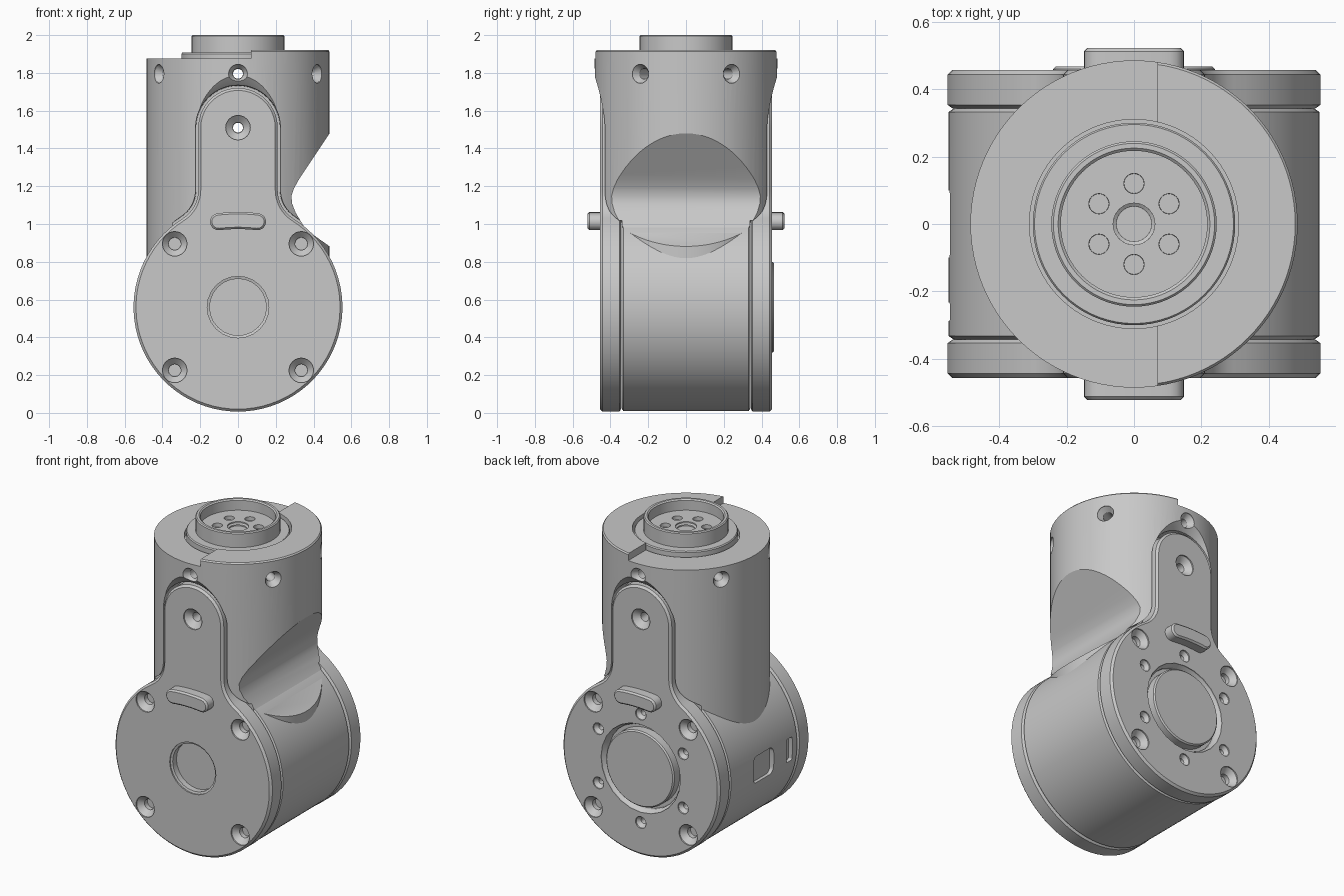
import bpy, bmesh
from math import sin, cos, pi, sqrt, atan2, radians
from mathutils import Vector

cube = bpy.data.objects.get("Cube")
if cube:
    bpy.data.objects.remove(cube)

GREY = (0.58, 0.58, 0.58, 1)
metal = bpy.data.materials.new("plain grey")
metal.use_nodes = True
metal.diffuse_color = GREY
metal.node_tree.nodes["Principled BSDF"].inputs["Base Color"].default_value = GREY

DRUM_Z, DRUM_R, TUBE_R = 0.56, 0.553, 0.485
FRONT, BACK = Vector((0, -1, 0)), Vector((0, 1, 0))
UP = Vector((0, 0, 1))


def loft(name, rings):
    """Skin matching rings of points and cap both ends."""
    bm = bmesh.new()
    loops = [[bm.verts.new(p) for p in ring] for ring in rings]
    for a, b in zip(loops, loops[1:]):
        for i in range(len(a)):
            j = (i + 1) % len(a)
            bm.faces.new((a[i], a[j], b[j], b[i]))
    bm.faces.new(loops[0])
    bm.faces.new(loops[-1])
    bmesh.ops.recalc_face_normals(bm, faces=bm.faces)
    mesh = bpy.data.meshes.new(name)
    bm.to_mesh(mesh)
    bm.free()
    mesh.materials.append(metal)
    ob = bpy.data.objects.new(name, mesh)
    bpy.context.collection.objects.link(ob)
    return ob


def lathe(name, profile, origin=(0, 0, 0), axis=UP, segs=72):
    """Turn (radius, height) pairs around an axis."""
    turn = axis.to_track_quat("Z", "Y")
    rings = [[Vector(origin) + turn @ Vector((r * cos(2 * pi * i / segs),
              r * sin(2 * pi * i / segs), h)) for i in range(segs)] for r, h in profile]
    return loft(name, rings)


def prism(name, layers):
    """Stack x-z outlines along y."""
    return loft(name, [[(x, y, z) for x, z in pts] for y, pts in layers])


def rect(x0, x1, z0, z1):
    return [(x0, z0), (x1, z0), (x1, z1), (x0, z1)]


def cut(ob, *cutters):
    for c in cutters:
        c.hide_render = True
        mod = ob.modifiers.new("cut", "BOOLEAN")
        mod.operation, mod.solver, mod.object = "DIFFERENCE", "EXACT", c
        bpy.context.view_layer.update()
        graph = bpy.context.evaluated_depsgraph_get()
        mesh = bpy.data.meshes.new_from_object(ob.evaluated_get(graph))
        ob.modifiers.clear()
        ob.data = mesh
        bpy.data.objects.remove(c)


def drill(origin, axis, r_big, depth, r_small, length):
    """Countersunk hole; axis points out of the surface."""
    return lathe("drill", [(r_big, 0.05), (r_big, -0.008), (r_small, -depth),
                           (r_small, -length)], origin, axis, 24)


def arc(cx, cz, r, a0, a1, n):
    return [(cx + r * cos(a0 + (a1 - a0) * i / n), cz + r * sin(a0 + (a1 - a0) * i / n))
            for i in range(n + 1)]


def keyhole(o):
    """Drum disc blended into a round-ended tongue, grown by o."""
    r, w, f = DRUM_R + o, 0.21 + o, 0.18 - o
    fx, fz = w + f, DRUM_Z + sqrt((r + f) ** 2 - (w + f) ** 2)
    a = atan2(fz - DRUM_Z, fx)
    half = arc(0, DRUM_Z, r, -pi / 2, a, 32)
    half += arc(fx, fz, f, pi + a, pi, 8)[1:]
    half += arc(0, 1.51, w, 0, pi / 2, 14)
    return half + [(-x, z) for x, z in half[-2:0:-1]]


def button(o):
    """Slot with round ends, gently bent."""
    t, r, w, cz = 0.115, 0.9, 0.045 + o, 0.118
    pts = arc(0, cz, r + w, pi / 2 - t, pi / 2 + t, 10)
    a = pi / 2 + t
    pts += arc(r * cos(a), cz + r * sin(a), w, a, a + pi, 8)[1:-1]
    pts += arc(0, cz, r - w, a, pi / 2 - t, 10)
    a = pi / 2 - t
    return pts + arc(r * cos(a), cz + r * sin(a), w, a + pi, a + 2 * pi, 8)[1:-1]


# Drum body with shallow pockets on one side
drum = lathe("drum_body", [(0.535, -0.342), (0.55, -0.332), (0.55, 0.332), (0.535, 0.342)],
             (0, 0, DRUM_Z), BACK, 96)
for y, w, h in ((0, 0.1, 0.085), (-0.26, 0.028, 0.075)):
    c = min(w, h) * 0.4
    corners = [(1, 1, 0), (-1, 1, 90), (-1, -1, 180), (1, -1, 270)]
    ring = [p for sx, sz, a in corners for p in
            arc(y + sx * (w - c), DRUM_Z - 0.01 + sz * (h - c), c, radians(a), radians(a + 90), 5)]
    cut(drum, loft("pocket", [[(x, u, v) for u, v in ring] for x in (-0.65, -0.52)]))

# Upright tube: stepped top, socket, sloped relief, plate recesses and holes
tube = lathe("upright_tube", [(TUBE_R, DRUM_Z), (TUBE_R, 1.912), (0.478, 1.92)], segs=96)
relief = [(0.6, 1.655), (0.485, 1.48), (0.325, 1.24), (0.297, 1.19), (0.283, 1.15),
          (0.286, 1.11), (0.305, 1.06), (0.36, 0.97), (0.6, 0.8)]
step = rect(-0.6, 0.07, 1.875, 2)
cut(tube,
    prism("step", [(-0.6, step), (0.6, step)]),
    lathe("socket", [(0.31, 1.84), (0.31, 2.1)]),
    prism("relief", [(-0.6, relief), (0.6, relief)]))
for s in (-1, 1):
    cut(tube, prism("recess", [(s * 0.338, keyhole(0.012)), (s * 0.44, keyhole(0.015)),
                               (s * 0.46, keyhole(0.035)), (s * 0.5, keyhole(0.085))]))
for i in range(6):
    a = radians(60 * i - 90)
    out = Vector((cos(a), sin(a), 0))
    cut(tube, drill(out * TUBE_R + UP * 1.795, out, 0.05, 0.04, 0.028, 0.16))
for z in (1.51, 1.795):
    cut(tube, lathe("through_hole", [(0.026, -0.6), (0.026, 0.6)], (0, 0, z), BACK, 24))

# Side plates with tongues, screw holes and curved buttons
for side, axis in (("front", FRONT), ("back", BACK)):
    s = axis.y
    plate = prism(side + "_plate", [(s * 0.343, keyhole(-0.014)), (s * 0.353, keyhole(0)),
                                    (s * 0.443, keyhole(0)), (s * 0.456, keyhole(-0.013))])
    face = s * 0.456
    cut(plate, drill((0, face, 1.51), axis, 0.065, 0.04, 0.028, 0.3))
    for x in (-0.335, 0.335):
        for z in (-0.335, 0.335):
            cut(plate, drill((x, face, DRUM_Z + z), axis, 0.065, 0.04, 0.033, 0.07))
    if side == "front":
        cut(plate, drill((0, face, DRUM_Z), axis, 0.163, 0.012, 0.15, 0.05))
    else:
        cut(plate, drill((0, face, DRUM_Z), axis, 0.28, 0.03, 0.265, 0.05))
        for i in range(6):
            a = radians(60 * i + 90)
            cut(plate, drill((0.345 * cos(a), face, DRUM_Z + 0.345 * sin(a)),
                             axis, 0.037, 0.03, 0.018, 0.06))
    prism(side + "_button", [(s * 0.44, button(0)), (s * 0.512, button(0)),
                             (s * 0.522, button(-0.01))])

# Round cap set into the back plate
lathe("back_cap", [(0.24, 0.38), (0.24, 0.459), (0.232, 0.467)], (0, 0, DRUM_Z), BACK)

# Output collar and flange on top
lathe("collar_ring", [(0.3, 1.83), (0.3, 1.9), (0.295, 1.907), (0.24, 1.907)])
flange = lathe("output_flange", [(0.245, 1.83), (0.245, 1.994), (0.239, 2), (0.225, 2),
                                 (0.217, 1.993), (0.217, 1.93)])
cut(flange, drill((0, 0, 1.93), UP, 0.062, 0.015, 0.052, 0.06))
for i in range(6):
    a = radians(60 * i + 30)
    cut(flange, drill((0.12 * cos(a), 0.12 * sin(a), 1.93), UP, 0.03, 0.03, 0.029, 0.04))

# Smooth shading with crisp edges
bpy.ops.object.select_all(action="DESELECT")
for ob in bpy.context.collection.objects:
    if ob.type == "MESH":
        ob.select_set(True)
        bpy.context.view_layer.objects.active = ob
bpy.ops.object.shade_smooth_by_angle(angle=radians(30))
